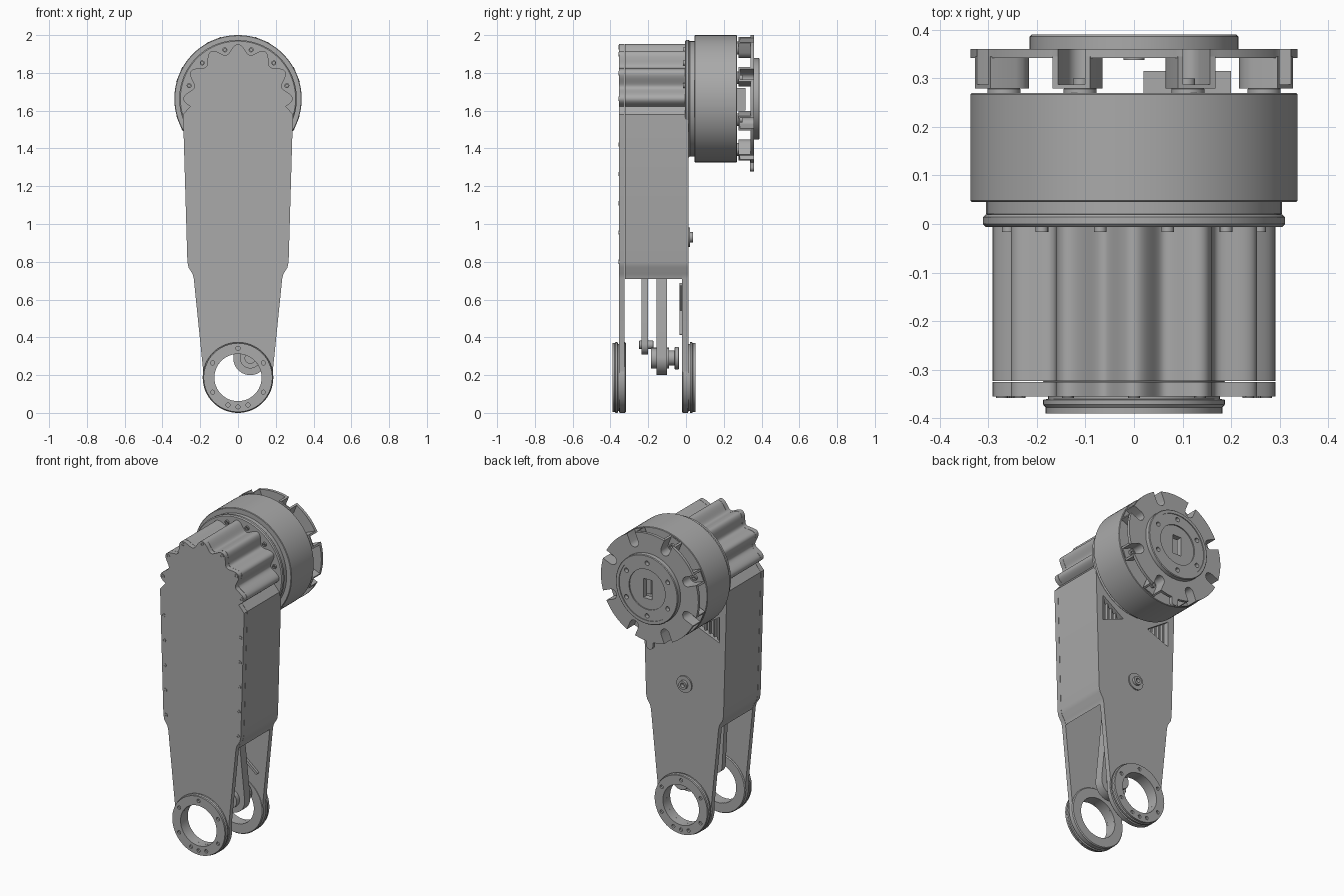
import bpy, bmesh, math
from math import sin, cos, pi, radians

if bpy.data.objects.get("Cube"):
    bpy.data.objects.remove(bpy.data.objects["Cube"], do_unlink=True)

grey = bpy.data.materials.new("machined_grey")
grey.use_nodes = True
tone = (0.4, 0.4, 0.4, 1)
grey.diffuse_color = tone
grey.node_tree.nodes["Principled BSDF"].inputs["Base Color"].default_value = tone

HUB_Z, HUB_R, BORE = 0.187, 0.187, 0.125
MOTOR_Z, MOTOR_R = 1.663, 0.337


def finish(name, bm):
    bmesh.ops.recalc_face_normals(bm, faces=bm.faces)
    mesh = bpy.data.meshes.new(name)
    bm.to_mesh(mesh)
    bm.free()
    mesh.materials.append(grey)
    ob = bpy.data.objects.new(name, mesh)
    bpy.context.collection.objects.link(ob)
    bpy.ops.object.select_all(action='DESELECT')
    ob.select_set(True)
    bpy.context.view_layer.objects.active = ob
    bpy.ops.object.shade_smooth_by_angle(angle=radians(32))
    return ob


def prism(name, loops, y0, y1):
    """Extrude an outline (first loop) with holes (other loops) along y."""
    bm = bmesh.new()
    edges = []
    for pts in loops:
        vs = [bm.verts.new((x, y0, z)) for x, z in pts]
        edges += [bm.edges.new((v, vs[i - 1])) for i, v in enumerate(vs)]
    bmesh.ops.triangle_fill(bm, edges=edges, use_beauty=True)
    out = bmesh.ops.extrude_face_region(bm, geom=bm.faces[:])
    for v in out["geom"]:
        if isinstance(v, bmesh.types.BMVert):
            v.co.y = y1
    return finish(name, bm)


def lathe(name, profile, x, z, n=64):
    """Spin a closed (radius, y) profile about an axis along y."""
    bm = bmesh.new()
    rings = [[bm.verts.new((x + r * sin(2 * pi * i / n), y, z + r * cos(2 * pi * i / n)))
              for i in range(n)] for r, y in profile]
    for k, a in enumerate(rings):
        b = rings[k - 1]
        for i in range(n):
            j = (i + 1) % n
            bm.faces.new((a[i], a[j], b[j], b[i]))
    bmesh.ops.remove_doubles(bm, verts=bm.verts, dist=1e-5)
    return finish(name, bm)


def disc(name, r, y0, y1, x, z, n=32, c=0.003):
    return lathe(name, [(0, y0), (r - c, y0), (r, y0 + c), (r, y1 - c), (r - c, y1), (0, y1)], x, z, n)


def tube(name, r, y0, y1, x, z, n=16):
    return lathe(name, [(r * 0.5, y0), (r, y0), (r, y1), (r * 0.5, y1)], x, z, n)


def circle(r, x, z, n=48):
    return [(x + r * sin(2 * pi * i / n), z + r * cos(2 * pi * i / n)) for i in range(n)]


def polar(r, deg, z):
    return r * sin(radians(deg)), z + r * cos(radians(deg))


def bar(name, p, q, rp, rq, y0, y1, holes=()):
    """Link with rounded ends between two centres in the xz plane."""
    t = math.atan2(q[0] - p[0], q[1] - p[1])
    pts = [(q[0] + rq * sin(t + a), q[1] + rq * cos(t + a)) for a in [pi * (i / 16 - .5) for i in range(17)]]
    pts += [(p[0] + rp * sin(t + a), p[1] + rp * cos(t + a)) for a in [pi * (i / 16 + .5) for i in range(17)]]
    return prism(name, [pts, *holes], y0, y1)


# Scalloped crown and tapering sides shared by plates and housing
crown = []
for i in range(-66, 67):
    a = i * 1.5
    crown.append(polar(0.264 + 0.025 * cos(radians(12 * a)), a, MOTOR_Z))
sides = [(0.291, 1.58), (0.268, 0.80), (0.262, 0.77), (0.24, 0.735), (0.234, 0.71)]
shell = [(-x, z) for x, z in reversed(sides)] + crown + sides
foot = [polar(HUB_R - 0.004, a, HUB_Z) for a in range(85, 276, 5)]
outline = shell + foot
bore = circle(BORE, 0, HUB_Z)

prism("front_plate", [outline, bore], -0.355, -0.325)
windows = [[(s * x, z) for x, z in ((0.09, 1.31), (0.24, 1.41), (0.24, 1.25))] for s in (-1, 1)]
prism("back_plate", [outline, bore, *windows], -0.02, 0.012)
inner = [(x * 0.93, 1.3 + (z - 1.3) * 0.97) for x, z in reversed(shell)]
prism("housing_wall", [shell + inner], -0.3235, -0.019)

# Ribs in the windows and on the inner face of the lower back plate
for s in (-1, 1):
    for k in range(4):
        x = s * (0.13 + 0.03 * k)
        bar("window_rib", (x, 1.25), (x, 1.42), 0.004, 0.004, -0.025, -0.004)
    bar("leg_rib", (s * 0.15, 0.42), (-s * 0.17, 0.68), 0.008, 0.008, -0.035, -0.018)

# Knee hubs: grooved rim plus a drilled face on the outer side
drill = [circle(0.011, *polar(0.155, a, HUB_Z), 12) for a in (0, 60, 120, 160, 180, 200, 240, 300)]
for name, outer, d in (("front_hub", -0.39, 1), ("back_hub", 0.05, -1)):
    prof = [(BORE, 0.012), (0.182, 0.012), (HUB_R, 0.018), (HUB_R, 0.028), (0.177, 0.03),
            (0.177, 0.037), (HUB_R, 0.039), (HUB_R, 0.066), (0.182, 0.072), (BORE, 0.072)]
    lathe(name + "_rim", [(r, outer + d * y) for r, y in prof], 0, HUB_Z)
    prism(name + "_face", [circle(0.182, 0, HUB_Z, 64), bore, *drill], outer, outer + d * 0.0121)

# Cover screws
for s in (-1, 1):
    for k in range(5):
        tube("side_screw", 0.011, -0.358, -0.35, s * (0.25 + 0.004 * k), 0.80 + 0.155 * k)
for a in range(-90, 91, 30):
    tube("crown_screw", 0.012, -0.358, -0.35, *polar(0.272, a, MOTOR_Z))
for a in range(-75, 76, 30):
    tube("flange_screw", 0.013, -0.016, 0, *polar(0.268, a, MOTOR_Z))

# Pivot boss on the back
tube("pivot_washer", 0.052, 0.01, 0.02, 0, 0.93, 32)
tube("pivot_bolt", 0.027, 0.01, 0.036, 0, 0.93, 24)

# Motor flange, step and body
lathe("motor_flange", [(0.2, -0.006), (0.305, -0.006), (0.311, 0), (0.311, 0.014),
                       (0.305, 0.02), (0.2, 0.02)], 0, MOTOR_Z, 96)
disc("motor_step", 0.305, 0.018, 0.05, 0, MOTOR_Z, 96)
disc("motor_body", MOTOR_R, 0.045, 0.27, 0, MOTOR_Z, 96)


def pocket(a, half, depth):
    """U-shaped notch path, open outward, at angle a."""
    path = [(-half, MOTOR_R)]
    path += [(half * -cos(pi * i / 8), depth + half - half * sin(pi * i / 8)) for i in range(9)]
    path += [(half, MOTOR_R)]
    c, s = cos(radians(a)), sin(radians(a))
    return [(t * c + r * s, MOTOR_Z + r * c - t * s) for t, r in path]


# Notched end disc carried by eight cups
angles = [22.5 + 45 * k for k in range(8)]
rim = []
for a in angles:
    rim += pocket(a, 0.03, 0.25)
    rim += [polar(MOTOR_R, a + d, MOTOR_Z) for d in range(7, 40, 2)]
slot = [(-0.03, MOTOR_Z - 0.06), (0.03, MOTOR_Z - 0.06), (0.03, MOTOR_Z + 0.06), (-0.03, MOTOR_Z + 0.06)]
prism("end_disc", [rim, slot], 0.342, 0.36)
for a in angles:
    u, w = pocket(a, 0.03, 0.25), pocket(a, 0.042, 0.238)
    prism("cup_wall", [w + u[::-1]], 0.28, 0.345)
    prism("cup_floor", [w], 0.279, 0.287)
    disc("cup_pad", 0.034, 0.265, 0.281, *polar(0.29, a, MOTOR_Z))
    tube("cup_screw", 0.017, 0.285, 0.3, *polar(0.285, a, MOTOR_Z))
bar("bottom_tab", (0, 1.30), (0, 1.36), 0.022, 0.022, 0.338, 0.36)
prism("connector_block", [[(0.02, 1.60), (0.2, 1.60), (0.2, 1.72), (0.02, 1.72)]], 0.265, 0.315)

# End cap with screw holes and a central slot
holes = [circle(0.014, *polar(0.165, a, MOTOR_Z), 16) for a in range(0, 360, 60)]
lathe("cap_rim", [(0.192, 0.355), (0.215, 0.355), (0.215, 0.386), (0.211, 0.39), (0.192, 0.39)], 0, MOTOR_Z)
prism("cap_face", [circle(0.193, 0, MOTOR_Z, 64), circle(0.125, 0, MOTOR_Z), *holes], 0.359, 0.385)
prism("cap_centre", [circle(0.126, 0, MOTOR_Z), slot], 0.359, 0.378)

# Drive links hanging between the plates
low, high = (0.065, 0.29), (0.03, 0.93)
bar("main_link", low, high, 0.09, 0.06, -0.155, -0.1, [circle(0.045, *low, 24)])
tube("main_link_bush", 0.055, -0.185, -0.09, *low, 24)
disc("main_link_pin", 0.04, -0.1, -0.05, *low)
disc("main_link_head", 0.06, -0.06, -0.038, *low)
rod = (-0.06, 0.36)
bar("side_link", rod, (-0.1, 0.93), 0.05, 0.04, -0.235, -0.2)
disc("side_link_pin", 0.022, -0.25, -0.172, *rod)
